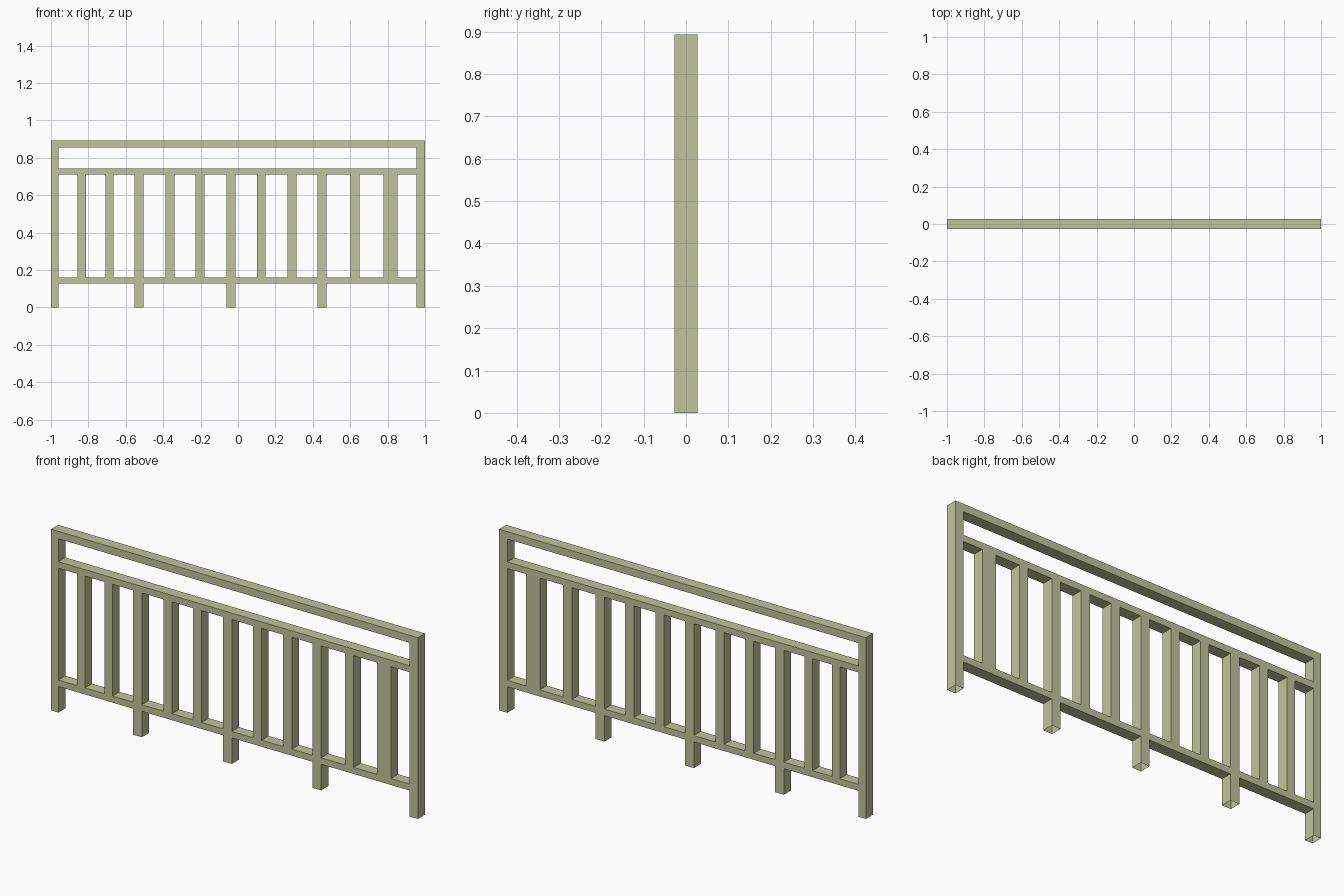
import bpy
import bmesh
from mathutils import Vector

cube = bpy.data.objects.get("Cube")
if cube:
    bpy.data.objects.remove(cube, do_unlink=True)

paint = bpy.data.materials.new("pale_olive_paint")
paint.use_nodes = True
colour = (0.53, 0.56, 0.33, 1)
paint.diffuse_color = colour
paint.node_tree.nodes["Principled BSDF"].inputs["Base Color"].default_value = colour

DEPTH = 0.055
TOP, TOP_UNDER = 0.893, 0.856
MID_TOP, MID_UNDER = 0.743, 0.711
LOW_TOP, LOW_UNDER = 0.16, 0.128
LEFT_INNER, RIGHT_INNER = 0.955, -0.96


def bar(name, x0, x1, z0, z1, open_sides=()):
    """Box between two corners, left open towards the given directions."""
    bm = bmesh.new()
    bmesh.ops.create_cube(bm, size=1)
    bm.normal_update()
    gone = [f for f in bm.faces for d in open_sides if f.normal.dot(Vector(d)) > 0.9]
    bmesh.ops.delete(bm, geom=gone, context='FACES')
    bmesh.ops.scale(bm, vec=(x1 - x0, DEPTH, z1 - z0), verts=bm.verts)
    bmesh.ops.translate(bm, vec=((x0 + x1) / 2, 0, (z0 + z1) / 2), verts=bm.verts)
    mesh = bpy.data.meshes.new(name)
    bm.to_mesh(mesh)
    bm.free()
    mesh.materials.append(paint)
    obj = bpy.data.objects.new(name, mesh)
    bpy.context.collection.objects.link(obj)


UP, DOWN = (0, 0, 1), (0, 0, -1)
SIDES = ((1, 0, 0), (-1, 0, 0))

# Handrail across the full width, end posts hollow underneath
bar("handrail", -1, 1, TOP_UNDER, TOP)
bar("right_end_post", -1, RIGHT_INNER, 0, TOP_UNDER, (UP, DOWN))
bar("left_end_post", LEFT_INNER, 1, 0, TOP_UNDER, (UP, DOWN))

# Two rails between the end posts
bar("middle_rail", RIGHT_INNER, LEFT_INNER, MID_UNDER, MID_TOP, SIDES)
bar("lower_rail", RIGHT_INNER, LEFT_INNER, LOW_UNDER, LOW_TOP, SIDES)

# Balusters: start position and width, with a wide one at the left end
balusters = [(-0.858, 0.044), (-0.709, 0.044), (-0.553, 0.048), (-0.388, 0.048),
             (-0.227, 0.048), (-0.062, 0.048), (0.101, 0.047), (0.265, 0.048),
             (0.425, 0.048), (0.602, 0.048), (0.778, 0.075)]
for i, (x, width) in enumerate(balusters):
    bar(f"baluster_{i + 1}", x, x + width, LOW_TOP, MID_UNDER, (UP, DOWN))
    # Every third baluster carries on down as a foot
    if i % 3 == 2 and i < len(balusters) - 1:
        bar(f"foot_{i // 3 + 1}", x, x + width, 0, LOW_UNDER, (UP, DOWN))
